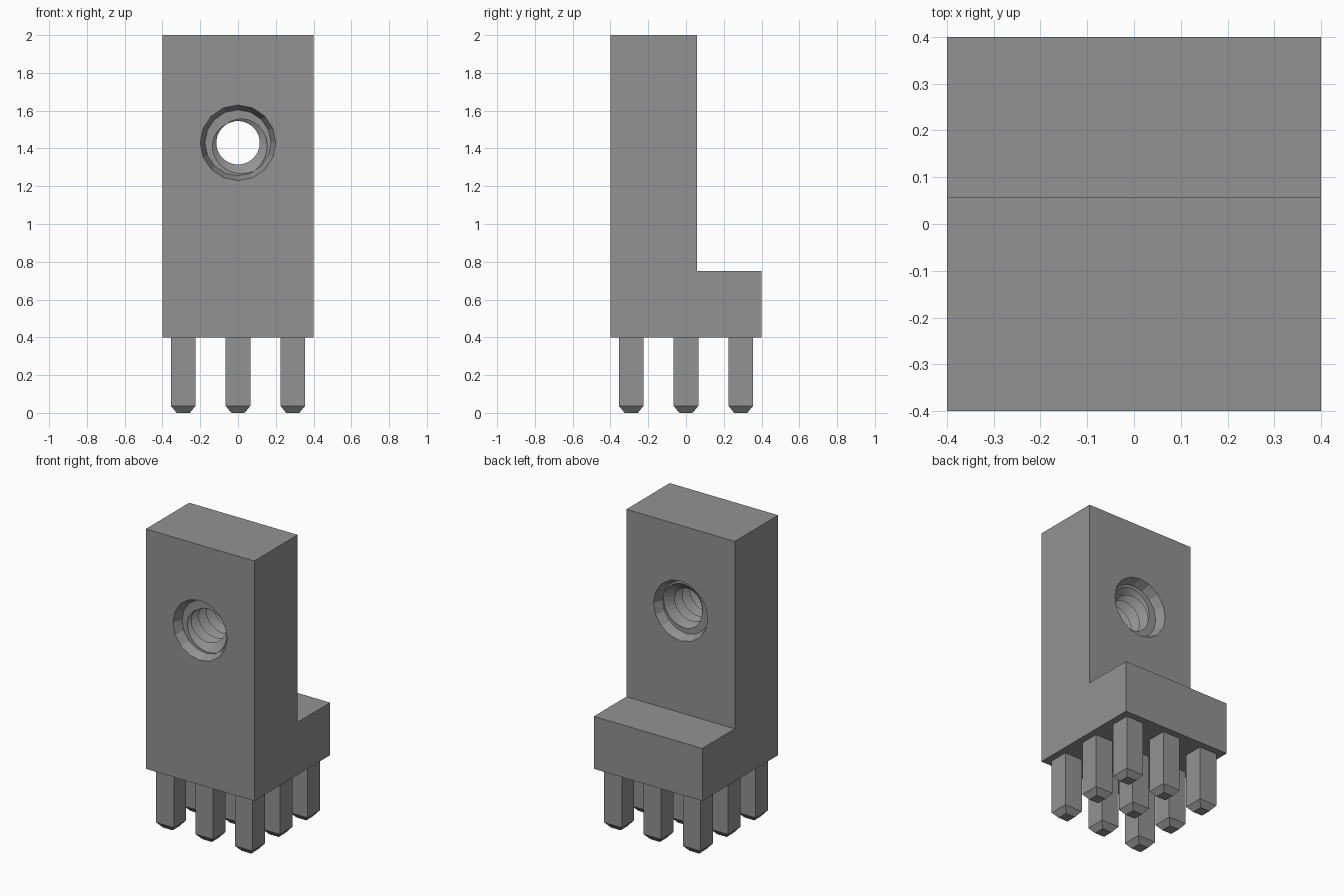
import bpy, bmesh, math
from mathutils import Matrix

if "Cube" in bpy.data.objects:
    bpy.data.objects.remove(bpy.data.objects["Cube"], do_unlink=True)

grey = bpy.data.materials.new("plain grey")
grey.use_nodes = True
GREY = (0.29, 0.29, 0.29, 1)
grey.diffuse_color = GREY
grey.node_tree.nodes["Principled BSDF"].inputs["Base Color"].default_value = GREY

FRONT, STEP, BACK = -0.4, 0.057, 0.4
HOLE_Z = 1.43
ROOT, CREST, PITCH = 0.172, 0.115, 0.08
RIM, RIM_DEPTH = 0.2, 0.06


def finish(name, bm):
    bmesh.ops.recalc_face_normals(bm, faces=bm.faces)
    me = bpy.data.meshes.new(name)
    bm.to_mesh(me)
    bm.free()
    me.materials.append(grey)
    ob = bpy.data.objects.new(name, me)
    bpy.context.collection.objects.link(ob)
    return ob


def cut(target, cutter):
    mod = target.modifiers.new("cut", 'BOOLEAN')
    mod.operation, mod.solver, mod.object = 'DIFFERENCE', 'EXACT', cutter
    cutter.hide_render = True
    bpy.context.view_layer.objects.active = target
    bpy.ops.object.modifier_apply(modifier=mod.name)
    bpy.data.objects.remove(cutter, do_unlink=True)


# L-shaped block, extruded sideways from its side profile
bm = bmesh.new()
profile = [(FRONT, 0.4), (BACK, 0.4), (BACK, 0.75), (STEP, 0.75), (STEP, 2), (FRONT, 2)]
face = bm.faces.new([bm.verts.new((-0.4, y, z)) for y, z in profile])
ext = bmesh.ops.extrude_face_region(bm, geom=[face])["geom"]
bmesh.ops.translate(bm, vec=(0.8, 0, 0), verts=[v for v in ext if isinstance(v, bmesh.types.BMVert)])
block = finish("block", bm)


# Screw-shaped cutter for the threaded hole
def screw_cutter(y0, y1, n=32):
    bm = bmesh.new()
    steps = int((y1 - y0) / PITCH * n)

    def point(k, radius, shift):
        a = 2 * math.pi * k / n + math.radians(120)
        return bm.verts.new((radius * math.cos(a), y0 + PITCH * k / n + shift,
                             HOLE_Z + radius * math.sin(a)))
    root = [point(k, ROOT, 0) for k in range(steps + 1)]
    crest = [point(k, CREST, PITCH / 2) for k in range(steps + 1)]
    for k in range(steps):
        bm.faces.new((root[k], root[k + 1], crest[k + 1], crest[k]))
        if k + n < steps:
            bm.faces.new((crest[k], crest[k + 1], root[k + n + 1], root[k + n]))
    # close both ends with fans
    for loop, y in ((root[:n + 1] + [crest[0]], y0),
                    (crest[steps - n:] + [root[steps]], y1 + PITCH / 2)):
        hub = bm.verts.new((0, y, HOLE_Z))
        for a, b in zip(loop, loop[1:] + loop[:1]):
            bm.faces.new((a, b, hub))
    return finish("thread_cutter", bm)


cut(block, screw_cutter(FRONT - 0.06, STEP + 0.06))

# Tapered mouth on each side of the hole
for y, inward in ((FRONT, 1), (STEP, -1)):
    bm = bmesh.new()
    over = 0.02
    slope = (RIM - 0.175) / RIM_DEPTH
    bmesh.ops.create_cone(
        bm, cap_ends=True, segments=16, radius1=RIM + slope * over, radius2=0.175,
        depth=RIM_DEPTH + over,
        matrix=Matrix.Translation((0, y + inward * (RIM_DEPTH - over) / 2, HOLE_Z))
        @ Matrix.Rotation(-inward * math.pi / 2, 4, 'X'))
    cut(block, finish("mouth_cutter", bm))

# Nine square pegs with bevelled tips
for i in (-1, 0, 1):
    for j in (-1, 0, 1):
        bm = bmesh.new()
        rings = []
        for half, z in ((0.035, 0), (0.065, 0.037), (0.065, 0.4)):
            rings.append([bm.verts.new((0.29 * i + sx * half, 0.29 * j + sy * half, z))
                          for sx, sy in ((-1, -1), (1, -1), (1, 1), (-1, 1))])
        for lo, hi in zip(rings, rings[1:]):
            for k in range(4):
                m = (k + 1) % 4
                bm.faces.new((lo[k], lo[m], hi[m], hi[k]))
        bm.faces.new(rings[0])
        bm.faces.new(rings[-1])
        finish(f"peg_{i + 2}_{j + 2}", bm)
